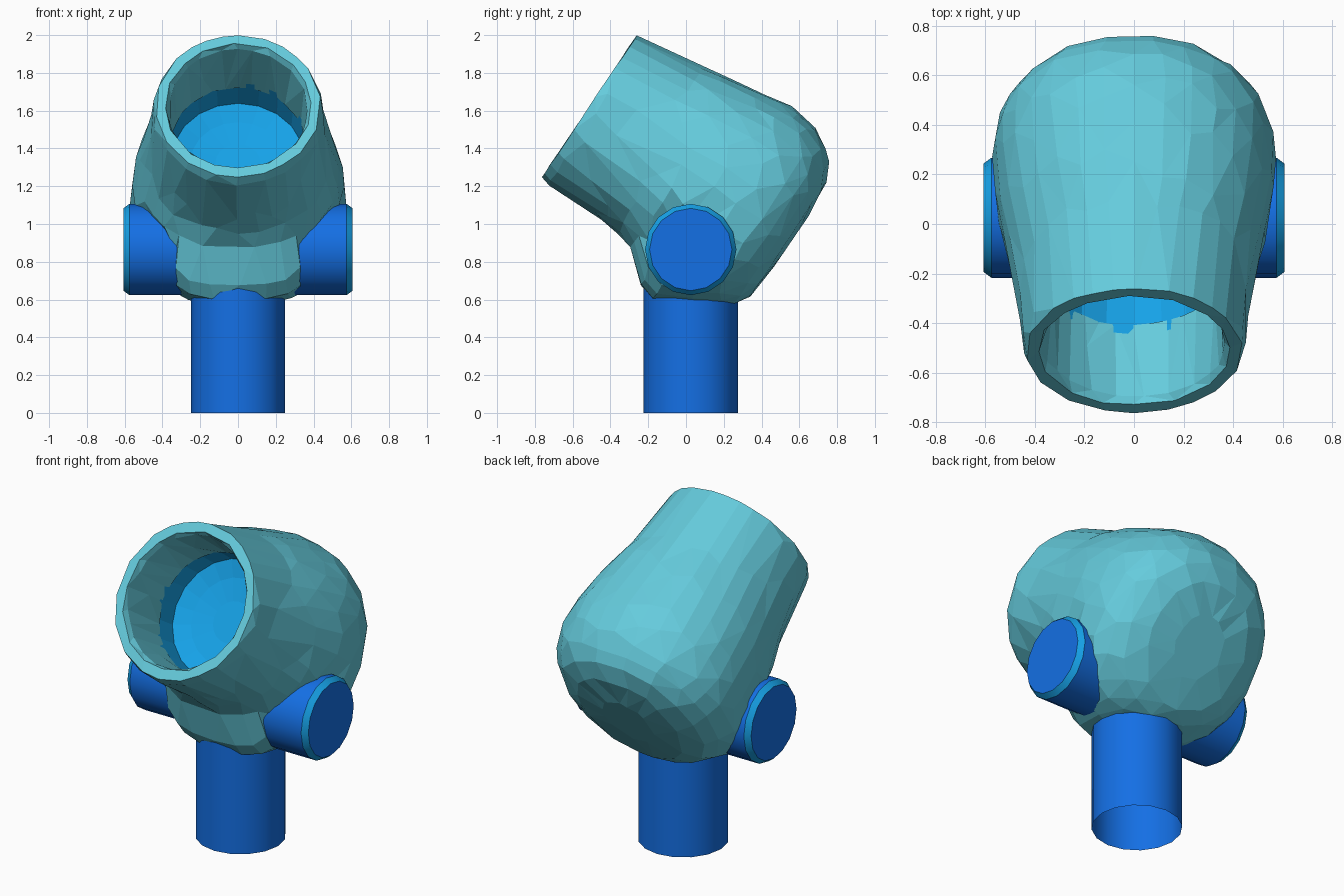
import bpy, bmesh, math, random
from mathutils import Vector, Matrix

if "Cube" in bpy.data.objects:
    bpy.data.objects.remove(bpy.data.objects["Cube"])

random.seed(4)

def material(name, rgb):
    m = bpy.data.materials.new(name)
    m.diffuse_color = (*rgb, 1)
    m.use_nodes = True
    m.node_tree.nodes["Principled BSDF"].inputs["Base Color"].default_value = m.diffuse_color
    return m

CYAN = material("pale_cyan", (0.13, 0.60, 0.72))
DEEP = material("deep_blue", (0.007, 0.16, 0.78))
BRIGHT = material("bright_blue", (0.008, 0.36, 0.80))

def finish(name, bm, mats):
    me = bpy.data.meshes.new(name)
    bmesh.ops.recalc_face_normals(bm, faces=bm.faces)
    bm.to_mesh(me)
    bm.free()
    ob = bpy.data.objects.new(name, me)
    bpy.context.collection.objects.link(ob)
    for m in mats:
        me.materials.append(m)
    return ob

def loft(bm, rings, cap_start=False, cap_end=False):
    """Skin a list of closed point rings; returns faces per band."""
    vs = [[bm.verts.new(p) for p in r] for r in rings]
    n = len(vs[0])
    bands = []
    for a, b in zip(vs, vs[1:]):
        bands.append([bm.faces.new((a[i], a[(i + 1) % n], b[(i + 1) % n], b[i])) for i in range(n)])
    if cap_start:
        bm.faces.new(vs[0][::-1])
    if cap_end:
        bm.faces.new(vs[-1])
    return bands

def smooth(ob, angle=35):
    bpy.ops.object.select_all(action='DESELECT')
    ob.select_set(True)
    bpy.context.view_layer.objects.active = ob
    bpy.ops.object.shade_smooth_by_angle(angle=math.radians(angle))

# Tilted frame of the mouth: s runs inward along its axis, t runs upward across it
C, S = 0.832, 0.555
def tilted(x, s, t):
    return Vector((x, -0.51 + C * s + S * t, 1.625 - S * s + C * t))

def section(s, top, low, w, n=2.0, jitter=0.0, segs=32):
    pts = []
    mid = 0.0
    for i in range(segs):
        a = 2 * math.pi * i / segs
        c, d = math.cos(a), math.sin(a)
        e = 2 / n if d < 0 else 2 / min(n, 2.15)
        x = math.copysign(abs(c) ** e, c) * w
        h = abs(d) ** e
        t = mid + (top - mid) * h if d > 0 else mid + (low - mid) * h
        p = tilted(x, s, t)
        # narrow the lower front where the side pipes leave the body
        lim = 0.33 + 1.1 * max(0, p.z - 0.9) + 0.9 * max(0, p.y)
        p.x = max(-lim, min(lim, p.x))
        p += Vector([random.uniform(-jitter, jitter) for _ in range(3)])
        pts.append(p)
    return pts

# Body: hollow mouth, rim, swelling shell and blunt back
profile = [
    # s, top, bottom, half width, squareness
    (0.36, 0.355, -0.355, 0.355, 2.0), (0.20, 0.365, -0.365, 0.36, 2.0),
    (0.03, 0.38, -0.38, 0.37, 2.0), (0.00, 0.395, -0.395, 0.385, 2.0),
    (0.00, 0.445, -0.452, 0.435, 2.0), (0.05, 0.457, -0.465, 0.45, 2.0),
    (0.22, 0.48, -0.465, 0.465, 2.0), (0.39, 0.505, -0.465, 0.495, 2.0),
    (0.50, 0.525, -0.475, 0.515, 2.1), (0.60, 0.543, -0.505, 0.535, 2.2),
    (0.70, 0.56, -0.60, 0.55, 2.4), (0.77, 0.572, -0.648, 0.56, 2.5),
    (0.845, 0.583, -0.672, 0.567, 2.5), (0.94, 0.588, -0.63, 0.57, 2.5),
    (1.02, 0.572, -0.59, 0.56, 2.4), (1.09, 0.547, -0.545, 0.54, 2.4),
    (1.16, 0.51, -0.495, 0.495, 2.3), (1.22, 0.46, -0.445, 0.43, 2.2),
    (1.265, 0.36, -0.365, 0.32, 2.1), (1.283, 0.18, -0.19, 0.16, 2.0),
]
bm = bmesh.new()
loft(bm, [section(s, t, l, w, n, 0.005 if s > 0.1 else 0.003) for s, t, l, w, n in profile],
     cap_end=True)
body = finish("hollow_body", bm, [CYAN])
dec = body.modifiers.new("facets", 'DECIMATE')
dec.ratio = 0.5

# Cup set inside the mouth
bm = bmesh.new()
cup = [(0.32, 0.362), (0.50, 0.35), (0.53, 0.25), (0.545, 0.12)]
loft(bm, [section(s, r, -r, r, 2.0, 0, 20) for s, r in cup], cap_end=True)
bmesh.ops.recalc_face_normals(bm, faces=bm.faces)
inner_cup = finish("inner_cup", bm, [BRIGHT])
inner_cup.data.flip_normals()

def circle(r, h, segs, turn):
    return [turn @ Vector((r * math.cos(2 * math.pi * i / segs), r * math.sin(2 * math.pi * i / segs), h))
            for i in range(segs)]

# Standing pipe, open at the foot
bm = bmesh.new()
turn = Matrix.Translation((0, 0.025, 0))
loft(bm, [circle(0.25, h, 16, turn) for h in (0, 0.76)], cap_end=True)
smooth(finish("standing_pipe", bm, [DEEP]))

# Side pipes with a bevelled bright edge and a flat end
for side, name in ((1, "right_side_pipe"), (-1, "left_side_pipe")):
    bm = bmesh.new()
    turn = Matrix.Translation((0, 0.025, 0.865)) @ Matrix.Rotation(side * math.pi / 2, 4, 'Y')
    bands = loft(bm, [circle(r, h, 16, turn) for r, h in ((0.242, 0.15), (0.242, 0.575), (0.218, 0.607))],
                 cap_end=True)
    for f in bands[1]:
        f.material_index = 1
    smooth(finish(name, bm, [DEEP, BRIGHT]))
